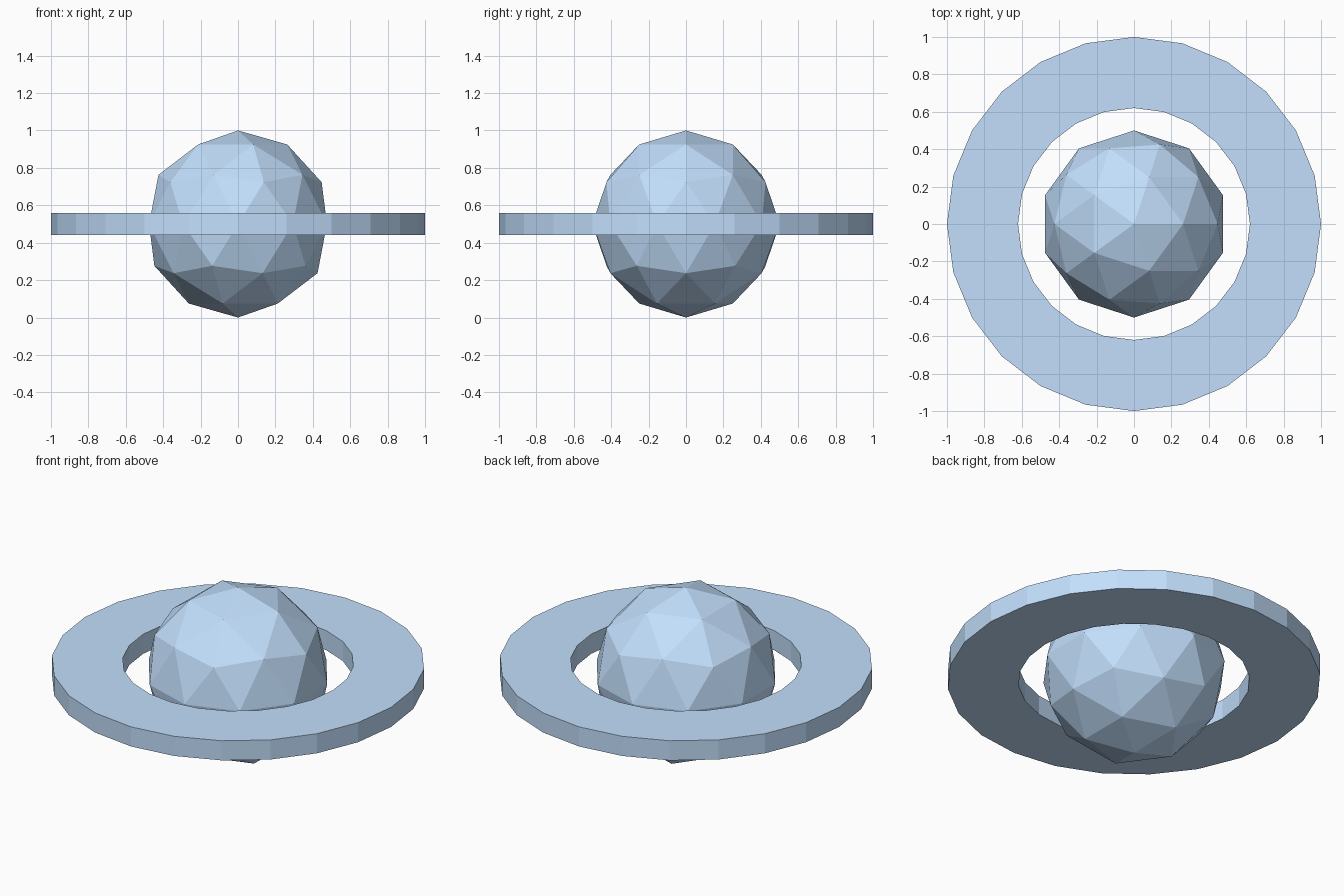
import bpy, bmesh
from math import cos, sin, radians

if "Cube" in bpy.data.objects:
    bpy.data.objects.remove(bpy.data.objects["Cube"])

CENTRE_Z = 0.5

blue = bpy.data.materials.new("blue")
blue.diffuse_color = (0.54, 0.74, 0.98, 1)
blue.use_nodes = True
blue.node_tree.nodes["Principled BSDF"].inputs["Base Color"].default_value = blue.diffuse_color


def finish(bm, name):
    mesh = bpy.data.meshes.new(name)
    bm.to_mesh(mesh)
    bm.free()
    mesh.materials.append(blue)
    obj = bpy.data.objects.new(name, mesh)
    bpy.context.collection.objects.link(obj)
    obj.location.z = CENTRE_Z
    return obj


# Faceted globe
bm = bmesh.new()
bmesh.ops.create_icosphere(bm, subdivisions=2, radius=0.5)
finish(bm, "globe")

# Flat 24-sided ring: rectangular section stepped around the globe
SIDES = 24
INNER, OUTER, HALF = 0.62, 1.0, 0.058
section = [(INNER, -HALF), (OUTER, -HALF), (OUTER, HALF), (INNER, HALF)]
bm = bmesh.new()
loops = []
for i in range(SIDES):
    a = radians(360 * i / SIDES)
    loops.append([bm.verts.new((r * cos(a), r * sin(a), z)) for r, z in section])
for i in range(SIDES):
    p, q = loops[i], loops[(i + 1) % SIDES]
    for j in range(4):
        k = (j + 1) % 4
        bm.faces.new((p[j], q[j], q[k], p[k]))
bmesh.ops.recalc_face_normals(bm, faces=bm.faces)
finish(bm, "ring")
